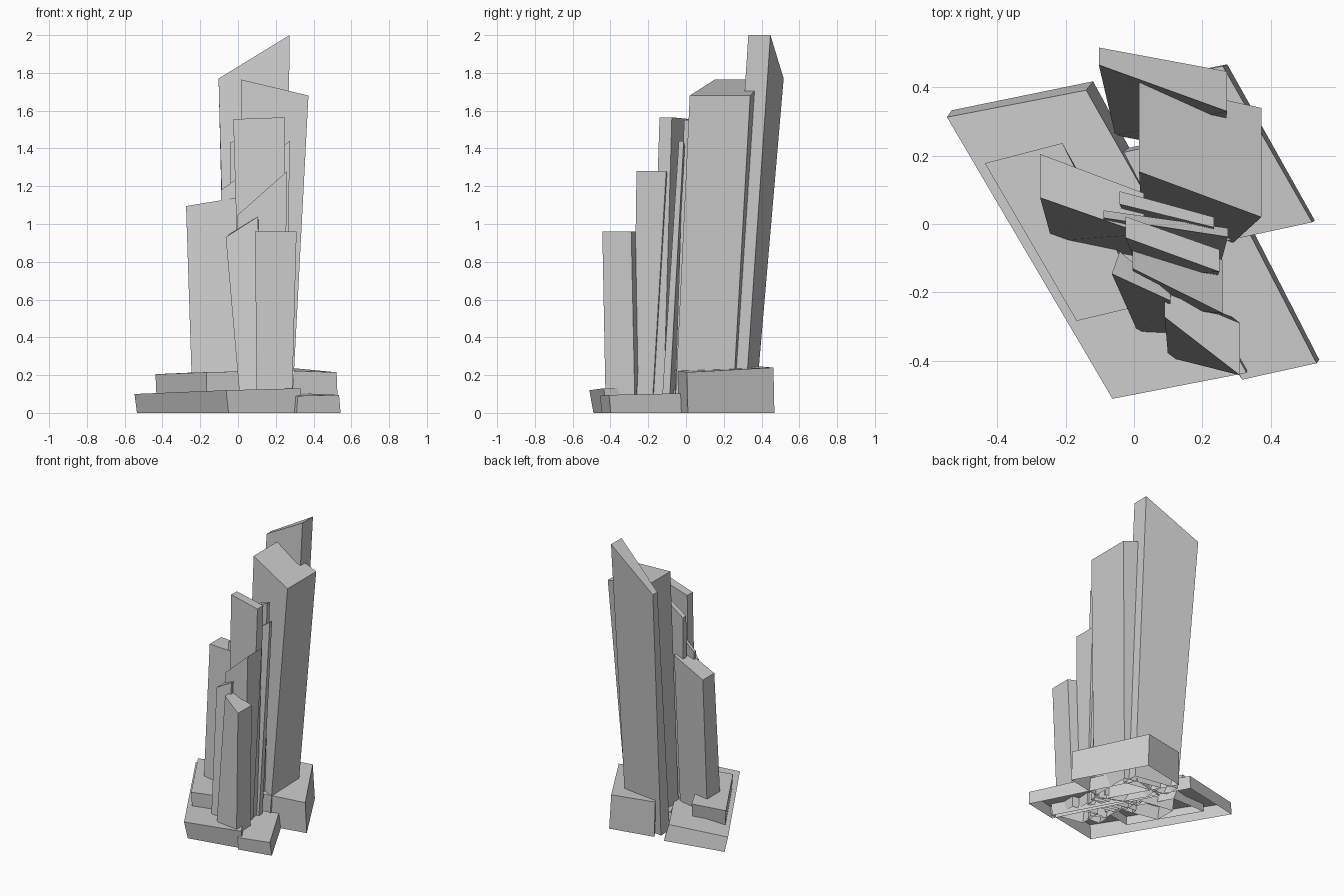
import bpy


def block(name, top, base, z0=0.0):
    """Four-sided leaning block, open underneath.
    top: four (x, y, z); base: four (x, y). Order front-left, front-right, back-right, back-left."""
    verts = [(x, y, z0) for x, y in base] + list(top)
    faces = [(i, (i + 1) % 4, (i + 1) % 4 + 4, i + 4) for i in range(4)]
    faces.append((4, 5, 6, 7))
    mesh = bpy.data.meshes.new(name)
    mesh.from_pydata(verts, [], faces)
    mesh.update()
    obj = bpy.data.objects.new(name, mesh)
    bpy.context.collection.objects.link(obj)
    return obj


# Base slabs, skewed in plan
block("base_main",
      [(-.063, -.512, .12), (.33, -.436, .13), (-.14, .392, .11), (-.548, .313, .10)],
      [(-.05, -.49), (.335, -.415), (-.12, .418), (-.535, .333)])
block("base_right",
      [(.317, -.456, .09), (.535, -.408, .095), (.19, .26, .11), (-.03, .21, .10)],
      [(.31, -.445), (.543, -.398), (.2, .27), (-.03, .22)])
block("base_back_right",
      [(.22, -.06, .225), (.522, .005, .215), (.26, .463, .24), (-.04, .40, .245)],
      [(.22, -.05), (.53, .01), (.273, .468), (-.035, .405)])
block("base_left_step",
      [(-.168, -.284, .215), (.03, -.237, .22), (-.21, .237, .215), (-.437, .178, .205)],
      [(-.165, -.27), (.05, -.23), (-.18, .18), (-.43, .18)], .05)

# Large rear towers
block("tower_tallest",
      [(-.103, .466, 1.77), (.273, .33, 2.0), (.273, .447, 2.0), (-.103, .517, 1.77)],
      [(-.055, .26), (.255, .20), (.25, .31), (-.06, .365)])
block("tower_wide",
      [(.015, .153, 1.765), (.373, .02, 1.68), (.373, .34, 1.68), (.015, .42, 1.765)],
      [(.02, .05), (.285, -.06), (.285, .245), (.03, .30)])

# Left tower
block("tower_left",
      [(-.275, .077, 1.095), (.03, -.03, 1.145), (.03, .09, 1.145), (-.275, .205, 1.095)],
      [(-.24, -.05), (0, -.10), (0, .06), (-.24, .10)], .02)

# Thin blades between the towers
block("blade_rear",
      [(-.042, .058, 1.43), (.235, -.01, 1.55), (.235, .02, 1.55), (-.042, .096, 1.43)],
      [(-.02, 0), (.22, -.06), (.22, -.02), (-.02, .05)], .02)
block("blade_middle",
      [(-.09, .018, 1.18), (.275, -.038, 1.44), (.275, -.012, 1.44), (-.09, .04, 1.18)],
      [(-.06, -.09), (.25, -.13), (.25, -.09), (-.06, -.05)], .02)
block("blade_front",
      [(-.065, -.146, .93), (.107, -.225, 1.04), (.107, -.205, 1.04), (-.042, -.08, .95)],
      [(.015, -.325), (.11, -.33), (.12, -.29), (.02, -.24)], .02)

# Stepped front towers
block("tower_middle",
      [(-.025, -.04, 1.555), (.25, -.14, 1.565), (.25, -.075, 1.565), (-.025, .022, 1.555)],
      [(.02, -.15), (.23, -.19), (.23, -.12), (.02, -.06)], .02)
block("tower_slanted",
      [(-.005, -.13, 1.045), (.26, -.262, 1.28), (.26, -.105, 1.28), (-.005, -.02, 1.045)],
      [(.03, -.24), (.24, -.28), (.24, -.18), (.03, -.12)], .02)
block("tower_front",
      [(.09, -.273, .96), (.31, -.443, .96), (.31, -.29, .96), (.09, -.20, .96)],
      [(.10, -.39), (.285, -.425), (.285, -.27), (.10, -.24)], .02)
